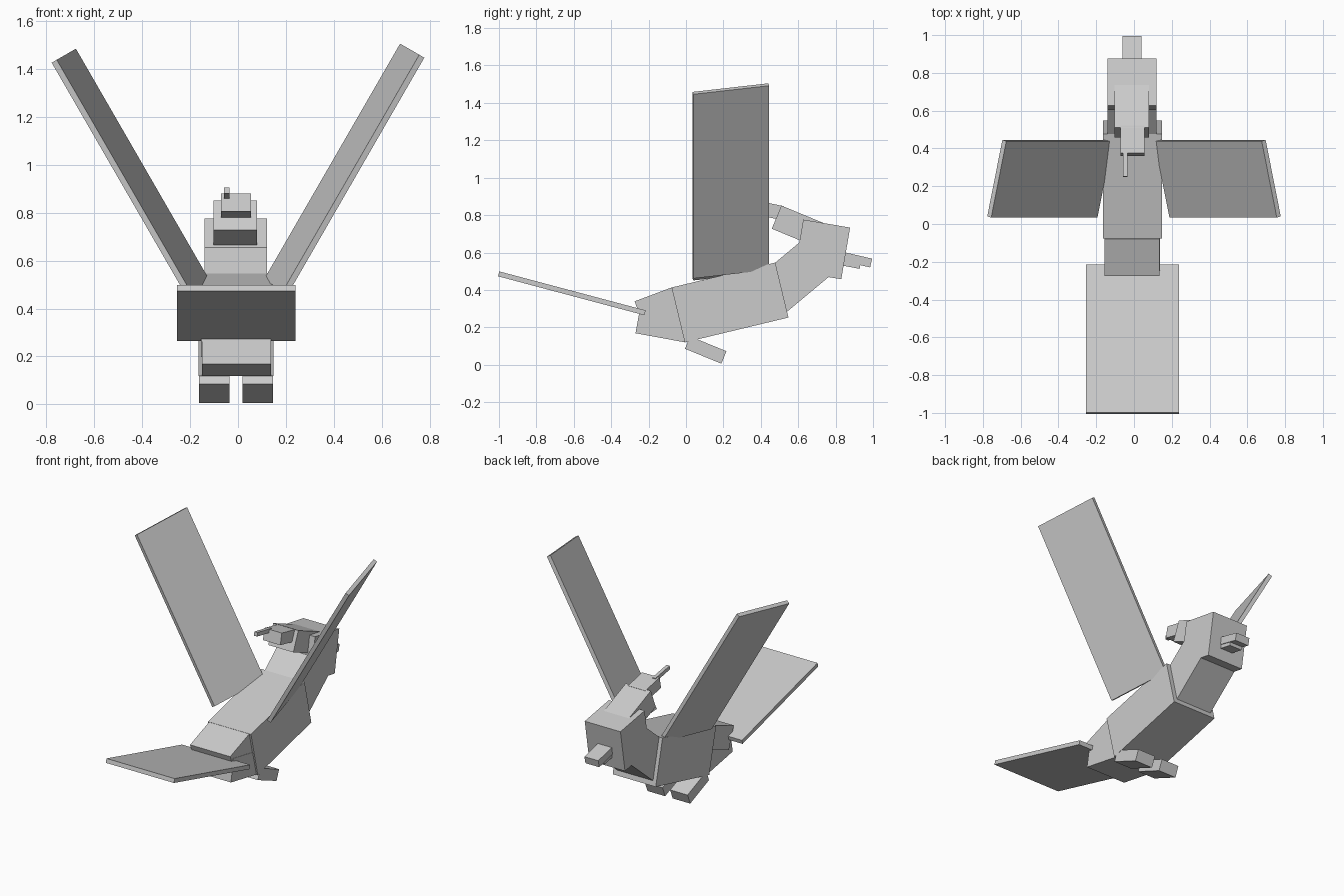
import bpy
from math import cos, sin, radians
from mathutils import Vector

if "Cube" in bpy.data.objects:
    bpy.data.objects.remove(bpy.data.objects["Cube"])


def box(name, corner, a, b, c):
    """Box spanned by three edge vectors from one corner."""
    p, a, b, c = (Vector(v) for v in (corner, a, b, c))
    verts = [p + a * i + b * j + c * k for i in (0, 1) for j in (0, 1) for k in (0, 1)]
    faces = [(0, 1, 3, 2), (4, 6, 7, 5), (0, 4, 5, 1), (2, 3, 7, 6), (0, 2, 6, 4), (1, 5, 7, 3)]
    if a.cross(b).dot(c) < 0:
        faces = [f[::-1] for f in faces]
    mesh = bpy.data.meshes.new(name)
    mesh.from_pydata([v[:] for v in verts], [], faces)
    obj = bpy.data.objects.new(name, mesh)
    bpy.context.collection.objects.link(obj)
    return obj


def slab(name, x0, x1, y, z, angle, length, depth):
    """Box pitched about x; (y, z) is its upper corner nearest the tail."""
    t = radians(angle)
    return box(name, (x0, y, z), (x1 - x0, 0, 0),
               (0, length * cos(t), length * sin(t)),
               (0, depth * sin(t), -depth * cos(t)))


# Torso, rump and tail
slab("body", -.164, .148, -.077, .413, 13.5, .57, .302)
slab("rump_upper", -.155, .136, -.275, .339, 20.5, .21, .15)
slab("rump_lower", -.15, .138, -.243, .316, -10.4, .266, .15)
slab("tail", -.255, .239, -.998, .499, -14.9, .81, .027)

# Neck, head and beak
slab("neck", -.139, .12, .375, .461, 39.8, .302, .242)
slab("head", -.139, .12, .627, .776, -9.7, .254, .28)
slab("beak_upper", -.06, .04, .81, .610, -13, .19, .048)
slab("beak_lower", -.055, .035, .80, .562, -11, .135, .024)

# Crest layers behind the head
slab("crest_base", -.102, .08, .51, .851, -22.5, .25, .134)
slab("crest_middle", -.071, .055, .375, .879, -12, .15, .075)
slab("crest_tip", -.058, -.035, .252, .905, -10, .15, .025)

# Feet
for side, x0, x1 in (("left", -.163, -.036), ("right", .019, .147)):
    slab(side + "_foot", x0, x1, .022, .152, -22.3, .21, .072)

# Raised wings, given by the outer trailing tip corner
for side, s, tip_z, length in (("left", -1, 1.425, 1.125), ("right", 1, 1.446, 1.137)):
    box(side + "_wing", (s * .777, .04, tip_z),
        (-s * .5 * length, 0, -.866 * length),
        (-s * .08, .405, .046),
        (-s * .021, -.006, .0125))
